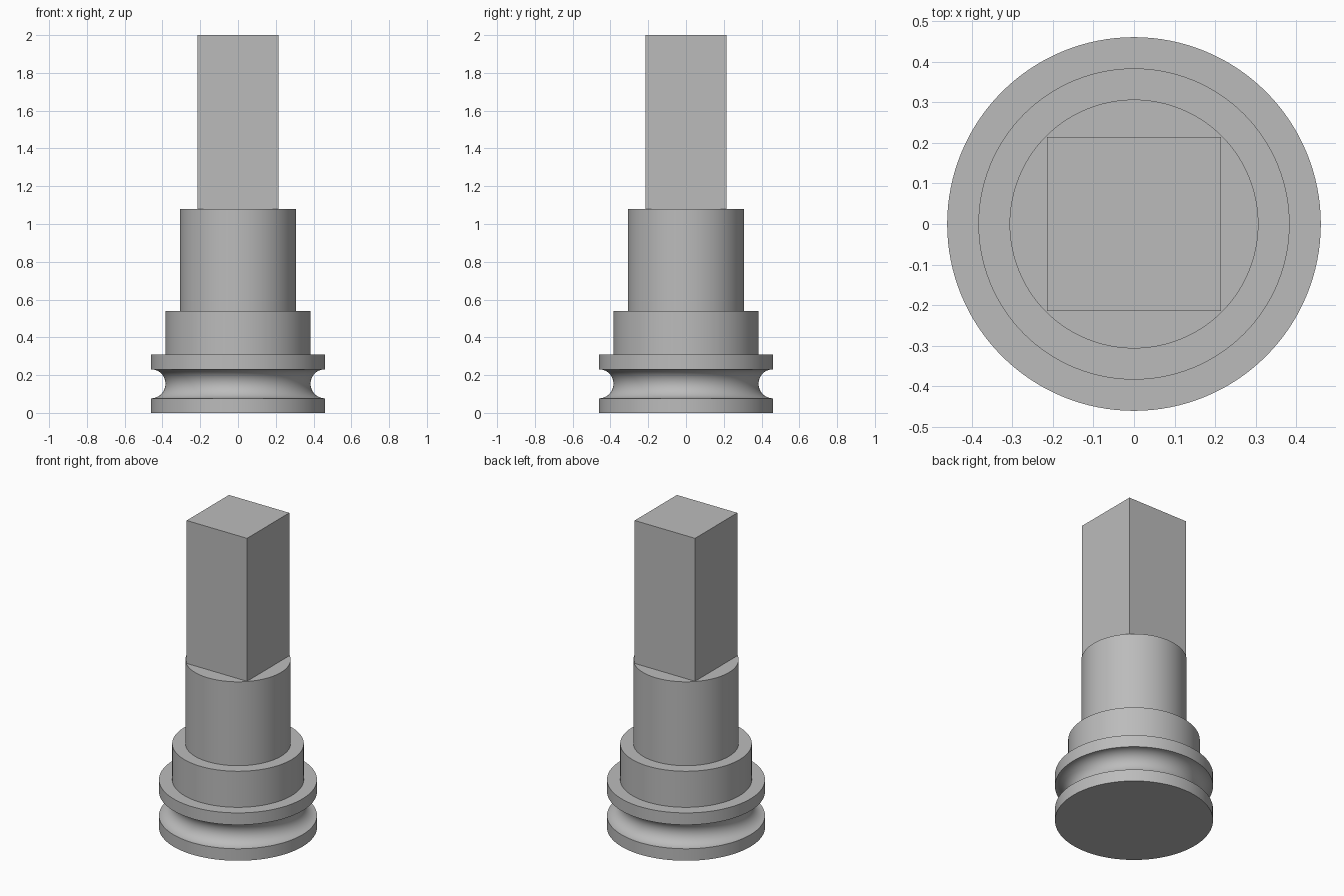
import bpy
import bmesh
from math import sin, cos, pi, radians

cube = bpy.data.objects.get("Cube")
if cube:
    bpy.data.objects.remove(cube, do_unlink=True)

grey = bpy.data.materials.new("plain grey")
grey.use_nodes = True
colour = (0.5, 0.5, 0.5, 1)
grey.diffuse_color = colour
grey.node_tree.nodes["Principled BSDF"].inputs["Base Color"].default_value = colour


def finish(name, bm):
    bmesh.ops.recalc_face_normals(bm, faces=bm.faces)
    mesh = bpy.data.meshes.new(name)
    bm.to_mesh(mesh)
    bm.free()
    mesh.materials.append(grey)
    obj = bpy.data.objects.new(name, mesh)
    bpy.context.collection.objects.link(obj)
    return obj


def lathe(name, profile, sides=128):
    """Turn a (radius, height) profile around the z axis."""
    bm = bmesh.new()
    verts = [bm.verts.new((r, 0, z)) for r, z in profile]
    edges = [bm.edges.new(pair) for pair in zip(verts, verts[1:])]
    bmesh.ops.spin(bm, geom=verts + edges, axis=(0, 0, 1), cent=(0, 0, 0),
                   angle=2 * pi, steps=sides, use_duplicate=False)
    bmesh.ops.remove_doubles(bm, verts=bm.verts, dist=1e-5)
    obj = finish(name, bm)
    bpy.ops.object.select_all(action="DESELECT")
    obj.select_set(True)
    bpy.context.view_layer.objects.active = obj
    bpy.ops.object.shade_smooth_by_angle(angle=radians(30))
    return obj


rim, collar, neck = 0.461, 0.384, 0.307
step = 0.077
half, shoulder, top = 0.215, 1.08, 2.0

# Turned body: grooved flange, collar and neck
groove = [(rim - step * sin(a), 2 * step - step * cos(a))
          for a in (pi * i / 24 for i in range(25))]
profile = [(0, 0), (rim, 0), *groove, (rim, 4 * step), (collar, 4 * step),
           (collar, 0.54), (neck, 0.54), (neck, shoulder), (0, shoulder)]
lathe("grooved_body", profile)

# Square shank standing on the neck
bm = bmesh.new()
bmesh.ops.create_cube(bm, size=1)
bmesh.ops.scale(bm, vec=(2 * half, 2 * half, top - shoulder), verts=bm.verts)
bmesh.ops.translate(bm, vec=(0, 0, (top + shoulder) / 2), verts=bm.verts)
finish("square_shank", bm)
